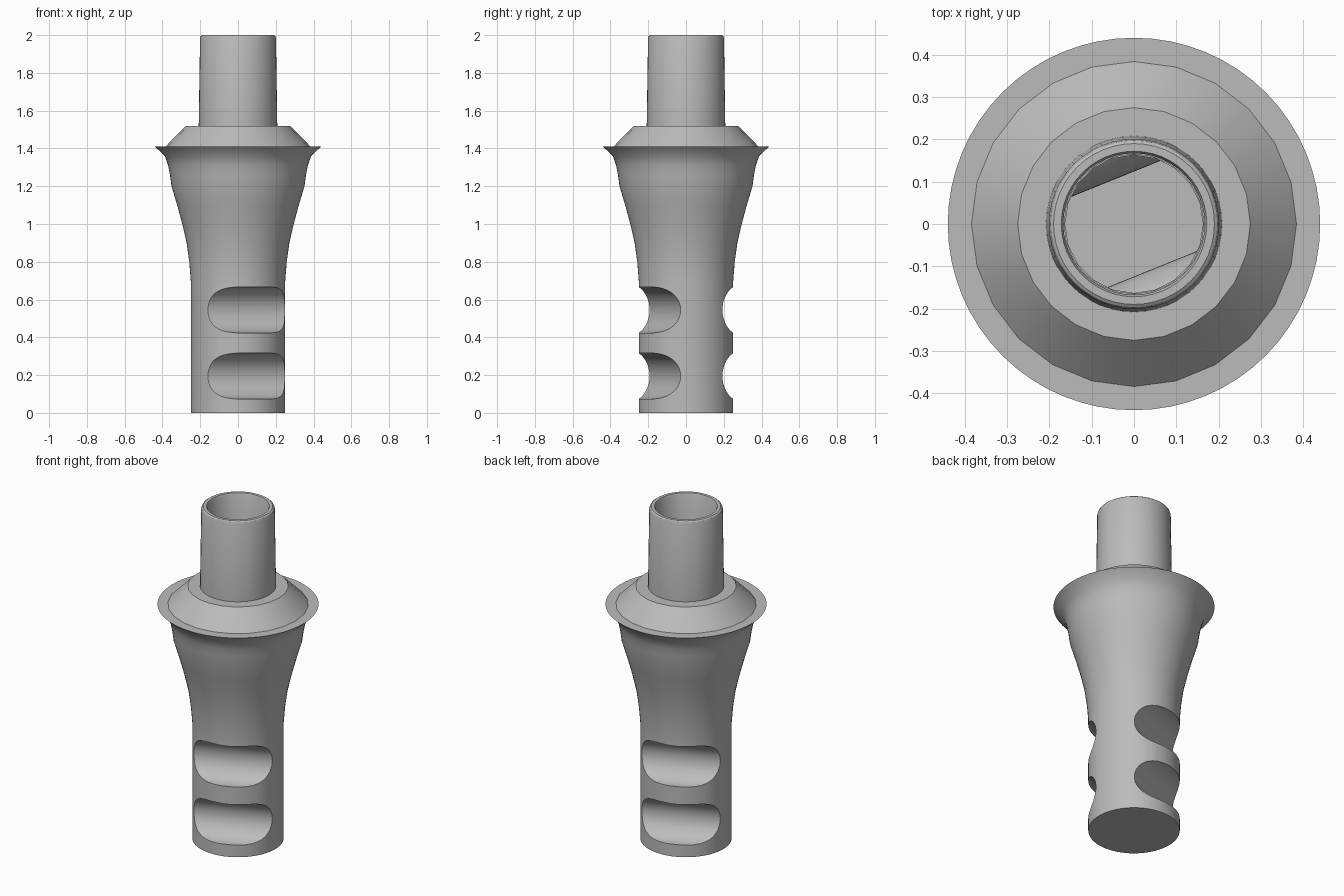
import bpy, bmesh
from math import cos, sin, pi, radians
from mathutils import Matrix, Vector

cube = bpy.data.objects.get("Cube")
if cube:
    bpy.data.objects.remove(cube, do_unlink=True)

# One plain grey for every part
grey = bpy.data.materials.new("plain_grey")
grey.use_nodes = True
COLOUR = (0.5, 0.5, 0.5, 1)
grey.diffuse_color = COLOUR
grey.node_tree.nodes["Principled BSDF"].inputs["Base Color"].default_value = COLOUR


def add_object(name, bm):
    bmesh.ops.recalc_face_normals(bm, faces=bm.faces)
    mesh = bpy.data.meshes.new(name)
    bm.to_mesh(mesh)
    bm.free()
    mesh.materials.append(grey)
    obj = bpy.data.objects.new(name, mesh)
    bpy.context.collection.objects.link(obj)
    return obj


def lathe(name, profile, sides, closed=False):
    """Turn (radius, height) points around z; open profiles get flat caps."""
    bm = bmesh.new()
    rings = [[bm.verts.new((r * cos(2 * pi * i / sides), r * sin(2 * pi * i / sides), z))
              for i in range(sides)] for r, z in profile]
    pairs = list(zip(rings, rings[1:]))
    if closed:
        pairs.append((rings[-1], rings[0]))
    else:
        bm.faces.new(rings[0])
        bm.faces.new(rings[-1])
    for a, b in pairs:
        for i in range(sides):
            j = (i + 1) % sides
            bm.faces.new((a[i], a[j], b[j], b[i]))
    return add_object(name, bm)


def groove_cutter(radius):
    """Four level rods: two heights on two opposite sides."""
    bm = bmesh.new()
    for height in (0.195, 0.545):
        for angle in (GROOVE_ANGLE, GROOVE_ANGLE + pi):
            centre = Vector((cos(angle), sin(angle), 0)) * GROOVE_OFFSET
            centre.z = height
            place = (Matrix.Translation(centre) @ Matrix.Rotation(angle, 4, "Z")
                     @ Matrix.Rotation(pi / 2, 4, "X"))
            bmesh.ops.create_cone(bm, cap_ends=True, segments=48, radius1=radius,
                                  radius2=radius, depth=1, matrix=place)
    obj = add_object("groove_cutter", bm)
    obj.hide_render = True
    return obj


def cut(target, cutter):
    mod = target.modifiers.new("cut", "BOOLEAN")
    mod.operation = "DIFFERENCE"
    mod.solver = "EXACT"
    mod.object = cutter
    bpy.context.view_layer.objects.active = target
    bpy.ops.object.modifier_apply(modifier=mod.name)
    bpy.data.objects.remove(cutter, do_unlink=True)


GROOVE_ANGLE = radians(-68)
GROOVE_RADIUS = 0.122
GROOVE_OFFSET = 0.241
SKIN = 0.004

# Flared body with a thin knife-edged flange
body = lathe("flared_body", [
    (0.25, 0), (0.25, 0.7), (0.258, 0.8), (0.272, 0.9), (0.295, 1.0), (0.322, 1.1),
    (0.352, 1.2), (0.36, 1.26), (0.37, 1.31), (0.387, 1.36), (0.44, 1.41)], 64)

# Blind bore, kept clear of the grooves by a thin skin
bore = lathe("bore_cutter", [(0.163, 0.01), (0.163, 1.6)], 20)
bore.hide_render = True
cut(bore, groove_cutter(GROOVE_RADIUS + SKIN))
cut(body, groove_cutter(GROOVE_RADIUS))
cut(body, bore)

# Sloped collar on the flange
collar = lathe("sloped_collar", [
    (0.165, 1.41), (0.384, 1.41), (0.275, 1.52), (0.165, 1.52)], 24, closed=True)

# Hollow neck tube with a softened rim
tube = lathe("neck_tube", [
    (0.167, 1.52), (0.208, 1.52), (0.201, 1.985), (0.197, 1.995), (0.19, 2.0),
    (0.172, 2.0), (0.167, 1.99)], 48, closed=True)

# Smooth curved walls, sharp rims
for part in (body, collar, tube):
    bpy.ops.object.select_all(action="DESELECT")
    part.select_set(True)
    bpy.context.view_layer.objects.active = part
    bpy.ops.object.shade_smooth_by_angle(angle=radians(30))
